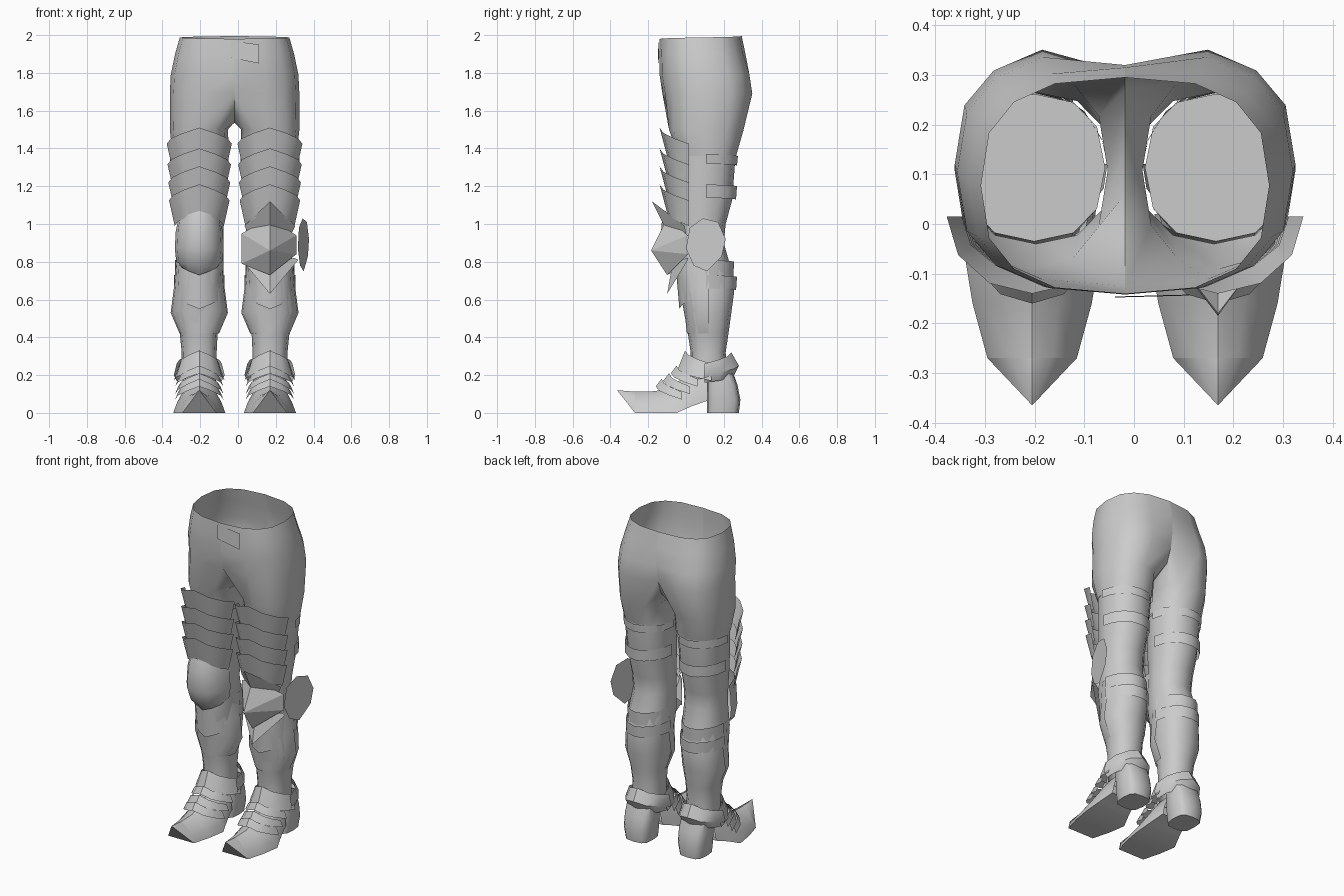
import bpy
from math import cos, sin, radians, pi

if "Cube" in bpy.data.objects:
    bpy.data.objects.remove(bpy.data.objects["Cube"])

MID = -0.018      # plane of symmetry
LEG = 0.187       # leg axis, measured from that plane
SIDES = ((1, "left"), (-1, "right"))

grey = bpy.data.materials.new("plain_grey")
grey.use_nodes = True
grey.diffuse_color = (0.6, 0.6, 0.6, 1)
grey.node_tree.nodes["Principled BSDF"].inputs["Base Color"].default_value = (0.6, 0.6, 0.6, 1)


def build(name, verts, faces, side=1, angle=40):
    """Make an object, reflected for the right side."""
    me = bpy.data.meshes.new(name)
    me.from_pydata([(MID + side * x, y, z) for x, y, z in verts], [],
                   [f if side > 0 else f[::-1] for f in faces])
    me.materials.append(grey)
    me.shade_smooth()
    me.set_sharp_from_angle(angle=radians(angle))
    ob = bpy.data.objects.new(name, me)
    bpy.context.collection.objects.link(ob)
    return ob


def pair(name, verts, faces, angle=40):
    for side, word in SIDES:
        build(f"{word}_{name}", verts, faces, side, angle)


def grid(rows, closed=False):
    """Quads joining consecutive rows of points."""
    n = len(rows[0])
    verts = [p for r in rows for p in r]
    faces = [(i * n + j, (i + 1) * n + j, (i + 1) * n + (j + 1) % n, i * n + (j + 1) % n)
             for i in range(len(rows) - 1) for j in range(n if closed else n - 1)]
    return verts, faces


def power(v, p):
    return (1 if v >= 0 else -1) * abs(v) ** p


def oval(z, x0, x1, y0, y1, p=0.85):
    """Twelve points from front inner, round the outside, to the inner side."""
    angles = [radians(-120 + 30 * k) for k in range(12)]
    return [((x0 + x1) / 2 + (x1 - x0) / 2 * power(cos(a), p),
             (y0 + y1) / 2 + (y1 - y0) / 2 * power(sin(a), p), z) for a in angles]


def band(rows, cy, arc=90, seg=6, back=False, cx=LEG):
    """Curved plate; each row is (mid height, drop to the ends, x radius, y radius)."""
    out = []
    for z, drop, rx, ry in rows:
        line = []
        for k in range(seg + 1):
            t = 2 * k / seg - 1
            a = radians(arc) * t
            line.append((cx + rx * sin(a), cy + (ry if back else -ry) * cos(a),
                         z - drop * abs(t)))
        out.append(line)
    verts, faces = grid(out)
    return verts, faces if back else [f[::-1] for f in faces]


# Pelvis and upper thighs, one half reflected
waist = []
for z, width, y0, y1, cleft in ((1.995, .29, -.14, .295, 0), (1.9, .315, -.142, .315, 0),
                                (1.79, .338, -.14, .35, .03), (1.69, .343, -.125, .365, .06)):
    row = []
    for k in range(9):
        a = -pi / 2 + pi * k / 8
        y = (y0 + y1) / 2 + (y1 - y0) / 2 * power(sin(a), .75)
        front_dip = .015 * (1 - k / 8) if z > 1.95 else 0
        row.append((width * power(cos(a), .75) if 0 < k < 8 else 0,
                    y - (cleft if k == 8 else 0), z - front_dip))
    waist.append(row)
verts, faces = grid(waist)
base = len(verts) - 9
crotch = len(verts)
verts += [(0, .27, 1.6), (0, .16, 1.54), (0, .06, 1.535)]
thigh = oval(1.5, .035, .343, -.09, .305)
cuff = oval(1.36, .03, .328, -.04, .265)
low = len(verts)
verts += thigh + cuff
top = list(range(base, base + 9)) + [crotch, crotch + 1, crotch + 2]
for j in range(12):
    k = (j + 1) % 12
    faces.append((top[j], low + j, low + k, top[k]))
    faces.append((low + j, low + 12 + j, low + 12 + k, low + k))
faces = [f[::-1] for f in faces]
pair("hip_and_thigh", verts, faces, 55)

# Thin flap on the belt
build("belt_flap", *grid([[(-.02, -.146, 1.97), (.13, -.142, 1.95)],
                          [(-.02, -.148, 1.88), (.13, -.144, 1.85)]]))

# Legs from mid thigh to ankle, closed on top
shape = ((1.36, .04, .326, -.035, .262), (1.13, .055, .31, -.05, .245),
         (1.0, .06, .30, -.04, .21), (.9, .06, .295, -.04, .2), (.76, .06, .31, -.05, .24),
         (.64, .065, .315, -.03, .255), (.53, .07, .325, -.01, .24), (.42, .09, .29, .01, .225),
         (.32, .095, .28, .025, .21), (.18, .095, .28, .025, .22))
verts, faces = grid([oval(*r) for r in shape], True)
pair("leg", verts, [f[::-1] for f in faces] + [tuple(range(12))], 50)

# Overlapping thigh plates, flared at the top edge
for i, z in enumerate((1.51, 1.4, 1.305, 1.21)):
    wide = .172 - .004 * i
    pair(f"thigh_plate_{i + 1}", *band([(z, .085, wide, .155), (z - .15, .07, wide - .03, .115)], .015))

# Straps behind the thigh and calf
for i, (z, h, rx, ry) in enumerate(((1.36, .05, .156, .185), (1.2, .07, .146, .18),
                                    (.8, .08, .13, .165), (.72, .07, .135, .18))):
    pair(f"rear_strap_{i + 1}", *band([(z, -.01, rx, ry), (z - h, -.01, rx, ry - .005)],
                                      .09, 85, 8, True))

# Shin guards with flared lower corners
pair("shin_guard", *band([(.8, 0, .125, .15), (.66, 0, .135, .14), (.55, .02, .152, .12),
                          (.42, 0, .105, .105)], .11, 95, 8))
pair("shin_collar", *band([(.78, 0, .125, .165), (.55, -.07, .13, .145)], .11, 80))

# Left knee: ridged cop with a plate above, a plate below and a side wing
cop = [(LEG, -.1, 1.03), (LEG, -.185, .86), (LEG, -.1, .73), (LEG + .14, .01, .94),
       (LEG + .14, .01, .84), (LEG - .15, .01, .95), (LEG - .15, .01, .79)]
build("left_knee_cop", cop, [(0, 1, 3), (1, 4, 3), (1, 2, 4), (0, 5, 1), (5, 6, 1), (1, 6, 2)], 1, 10)
build("left_knee_upper_plate", *band([(1.12, .13, .135, .19), (.98, .03, .115, .12)], .01, 85, 2), 1, 10)
build("left_knee_lower_plate", *band([(.8, -.02, .13, .08), (.63, -.18, .15, .11)], .01, 90, 2), 1, 10)
wing = [(.0, .87), (.02, .98), (.09, 1.03), (.17, 1.01), (.21, .92), (.19, .83), (.11, .75), (.04, .78)]
build("left_knee_wing", [(.335 + .28 * y, y, z) for y, z in wing], [tuple(range(8))[::-1]])

# Right knee: rounded cop
build("right_knee_cop", *band([(1.07, .06, .115, .13), (1.0, .04, .125, .15), (.87, .0, .13, .155),
                               (.78, -.02, .122, .12), (.73, -.06, .105, .08)], .02, 95, 6), -1, 45)

# Feet: pointed toe, raised arch
rows = []
for y, half, z0, z1 in ((-.27, .09, 0, .112), (-.16, .12, 0, .115), (-.05, .138, 0, .16),
                        (.03, .11, .035, .22), (.115, .085, .065, .24)):
    rows.append([(LEG + half * u, y, z0 + (z1 - z0) * v) for u, v in
                 ((-1, 0), (-.85, .35), (-.45, .8), (0, 1), (.45, .8), (.85, .35), (1, 0))])
verts, faces = grid(rows, True)
tip = len(verts)
verts.append((LEG, -.365, .12))
faces = [f[::-1] for f in faces] + [(tip, j, (j + 1) % 7) for j in range(7)]
pair("foot", verts, faces, 35)

# Heels
verts, faces = grid([oval(z, LEG - w, LEG + w, .11, y, .6) for z, w, y in
                     ((.24, .085, .24), (.15, .09, .272), (.07, .088, .288), (0, .078, .28))], True)
pair("heel", verts, [f[::-1] for f in faces] + [tuple(range(36, 48))[::-1]], 40)

# Ankle and instep plates
pair("ankle_front", *band([(.33, .07, .105, .125), (.23, .06, .135, .165)], .12, 95))
pair("ankle_back", *band([(.32, .06, .12, .13), (.25, .05, .135, .17), (.19, .03, .115, .14)],
                         .11, 95, 6, True))
for i, (y, z) in enumerate(((.06, .235), (.02, .195), (-.02, .165))):
    pair(f"instep_plate_{i + 1}", *band([(z + .015, .07, .112, .11), (z - .025, .07, .128, .14)], y, 90))
